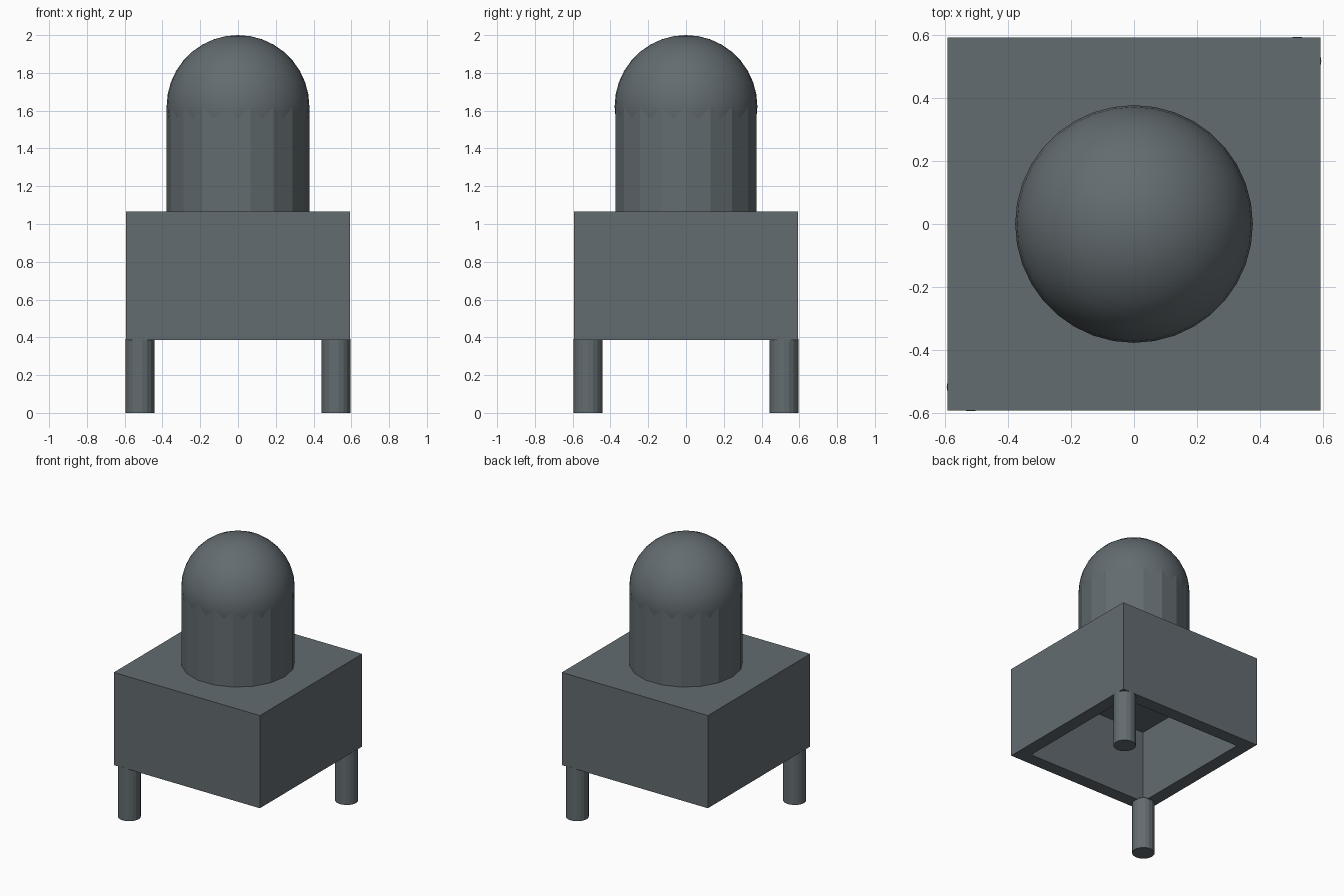
import bpy, bmesh
from mathutils import Matrix, Vector

cube = bpy.data.objects.get("Cube")
if cube:
    bpy.data.objects.remove(cube, do_unlink=True)

GREY = (0.125, 0.15, 0.162, 1.0)
mat = bpy.data.materials.new("slate grey")
mat.use_nodes = True
mat.diffuse_color = GREY
mat.node_tree.nodes["Principled BSDF"].inputs["Base Color"].default_value = GREY

HALF = 0.593       # half width of the box
WALL = 0.137       # wall thickness of the hollow box
BASE, TOP = 0.385, 1.065
RADIUS = 0.378     # column and dome


def finish(name, bm, smooth=False):
    bmesh.ops.recalc_face_normals(bm, faces=bm.faces)
    for f in bm.faces:
        f.smooth = smooth
    mesh = bpy.data.meshes.new(name)
    bm.to_mesh(mesh)
    bm.free()
    mesh.materials.append(mat)
    obj = bpy.data.objects.new(name, mesh)
    bpy.context.collection.objects.link(obj)
    return obj


def cylinder(name, x, y, z0, z1, radius, sides=18):
    bm = bmesh.new()
    bmesh.ops.create_cone(bm, cap_ends=True, segments=sides, radius1=radius,
                          radius2=radius, depth=z1 - z0)
    # Put a corner of the outline on the x axis
    corner = min(bm.verts, key=lambda v: abs(v.co.y) - v.co.x * 0.01)
    turn = -Vector((1, 0)).angle_signed(corner.co.xy)
    bmesh.ops.rotate(bm, verts=bm.verts, matrix=Matrix.Rotation(turn, 3, 'Z'))
    bmesh.ops.translate(bm, verts=bm.verts, vec=(x, y, (z0 + z1) / 2))
    return finish(name, bm)


# Hollow box, open underneath: inset the bottom face and push it up
bm = bmesh.new()
bmesh.ops.create_cube(bm, size=1)
bmesh.ops.scale(bm, verts=bm.verts, vec=(2 * HALF, 2 * HALF, TOP - BASE))
bmesh.ops.translate(bm, verts=bm.verts, vec=(0, 0, (BASE + TOP) / 2))
bottom = min(bm.faces, key=lambda f: f.calc_center_median().z)
bmesh.ops.inset_individual(bm, faces=[bottom], thickness=WALL)
ext = bmesh.ops.extrude_discrete_faces(bm, faces=[bottom])
ceiling = ext["faces"][0]
bmesh.ops.translate(bm, verts=ceiling.verts, vec=(0, 0, TOP - BASE - WALL))
finish("hollow_box", bm)

# Column with a rounded cap
cylinder("column", 0, 0, TOP - 0.01, 2 - RADIUS, RADIUS)
bm = bmesh.new()
bmesh.ops.create_uvsphere(bm, u_segments=36, v_segments=18, radius=RADIUS)
bmesh.ops.translate(bm, verts=bm.verts, vec=(0, 0, 2 - RADIUS))
# Keep the cap and the band just below its equator
low = [v for v in bm.verts if v.co.z < 2 - RADIUS - 0.14]
bmesh.ops.delete(bm, geom=low, context='VERTS')
finish("dome", bm, smooth=True)

# Two legs on opposite corners
for name, s in (("front_leg", -1), ("back_leg", 1)):
    cylinder(name, s * 0.519, s * 0.519, 0, BASE + 0.006, 0.077)
